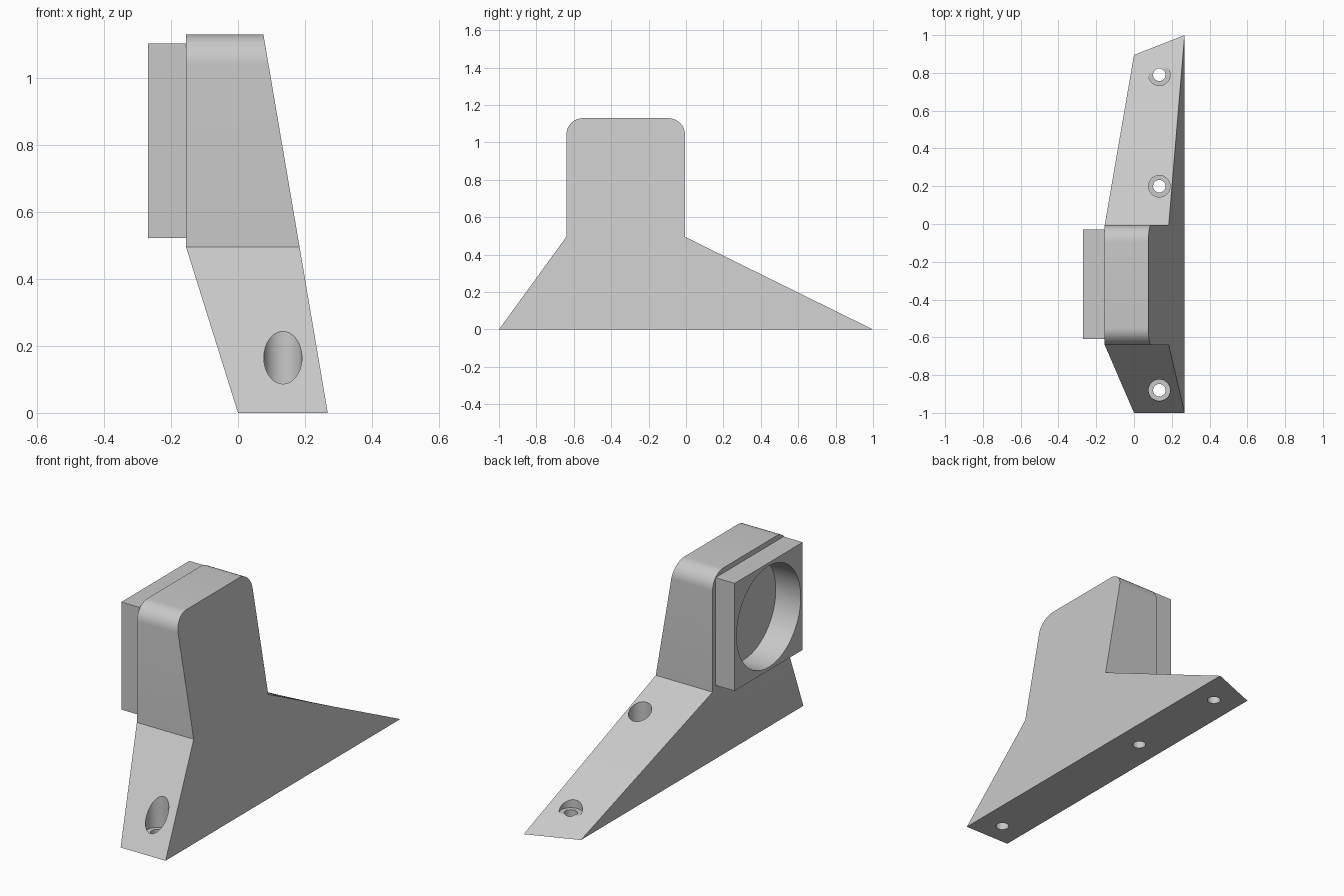
import bpy, bmesh
from math import sin, cos, pi, radians
from mathutils import Matrix

cube = bpy.data.objects.get("Cube")
if cube:
    bpy.data.objects.remove(cube)

GREY = (0.58, 0.58, 0.58, 1)
grey = bpy.data.materials.new("light_grey")
grey.use_nodes = True
grey.diffuse_color = GREY
grey.node_tree.nodes["Principled BSDF"].inputs["Base Color"].default_value = GREY

HIP, TOP = 0.495, 1.13            # tower foot and tower top heights
Y0, Y1 = -0.64, -0.005            # tower front and back
FACE = -0.155                     # tower mounting face
R = 0.09                          # tower corner radius


def finish(name, bm):
    bmesh.ops.recalc_face_normals(bm, faces=bm.faces)
    mesh = bpy.data.meshes.new(name)
    bm.to_mesh(mesh)
    bm.free()
    mesh.materials.append(grey)
    obj = bpy.data.objects.new(name, mesh)
    bpy.context.collection.objects.link(obj)
    return obj


def cylinder(name, radius, start, length, axis="Z", sides=48):
    bm = bmesh.new()
    turn = Matrix.Rotation(pi / 2, 4, "Y") if axis == "X" else Matrix()
    bmesh.ops.create_cone(bm, cap_ends=True, segments=sides, radius1=radius,
                          radius2=radius, depth=length,
                          matrix=Matrix.Translation(start) @ turn @
                          Matrix.Translation((0, 0, length / 2)))
    return finish(name, bm)


def cut(target, cutter):
    mod = target.modifiers.new(cutter.name, "BOOLEAN")
    mod.operation = "DIFFERENCE"
    mod.solver = "EXACT"
    mod.object = cutter
    cutter.hide_render = True
    cutter.display_type = "WIRE"
    cutters.append(cutter)


cutters = []

# Side profile as (y on outer face, y on mounting face, z)
def arc(cy, a0, a1, steps=10):
    for i in range(steps + 1):
        a = radians(a0 + (a1 - a0) * i / steps)
        y = cy + R * cos(a)
        yield (y, y, TOP - R + R * sin(a))


tower = [(Y0, Y0, HIP), *arc(Y0 + R, 180, 90), *arc(Y1 - R, 90, 0), (Y1, Y1, HIP)]
STEPS = 8
tail = [(Y1 + (1 - Y1) * t, Y1 + (0.895 - Y1) * t, HIP * (1 - t))
        for t in (i / STEPS for i in range(1, STEPS + 1))]
profile = [(-1, -1, 0)] + tower + tail

# Bracket body: leaning outer face, undercut mounting side, twisted tail slope
bm = bmesh.new()
outer = [bm.verts.new((0.268 - 0.17 * z, yo, z)) for yo, yi, z in profile]
inner = [bm.verts.new((max(FACE, FACE * z / HIP), yi, z)) for yo, yi, z in profile]
n = len(profile)
for i in range(n):
    j = (i + 1) % n
    bm.faces.new((outer[i], outer[j], inner[j], inner[i]))
bm.faces.new(outer)
last = len(tower)
bm.faces.new(inner[1:last + 1])
bm.faces.new([inner[0], inner[1]] + inner[last:])
body = finish("bracket_body", bm)

# Square collar on the mounting face
bm = bmesh.new()
size = (0.114, 0.58, 0.58)
bmesh.ops.create_cube(bm, size=1, matrix=Matrix.Translation((FACE - size[0] / 2, -0.32, 0.8125))
                      @ Matrix.Diagonal((*size, 1)))
collar = finish("square_collar", bm)

# Round socket through the collar into the body
socket = cylinder("socket_cutter", 0.273, (-0.4, -0.32, 0.8125), 0.28, "X", 72)
cut(collar, socket)
cut(body, socket)

# Counterbored screw holes
for k, y in enumerate((-0.88, 0.2, 0.79)):
    cut(body, cylinder(f"screw_hole_cutter_{k}", 0.033, (0.134, y, -0.1), 0.8))
    cut(body, cylinder(f"counterbore_cutter_{k}", 0.057, (0.134, y, 0.072), 0.8))

# Apply the cuts, drop the cutters and smooth the round surfaces
for obj in (body, collar):
    bpy.ops.object.select_all(action="DESELECT")
    obj.select_set(True)
    bpy.context.view_layer.objects.active = obj
    for mod in list(obj.modifiers):
        bpy.ops.object.modifier_apply(modifier=mod.name)
    bpy.ops.object.shade_smooth_by_angle(angle=radians(25))
for cutter in cutters:
    if cutter.name in bpy.data.objects and cutter is not socket:
        bpy.data.objects.remove(cutter)
bpy.data.objects.remove(socket)
